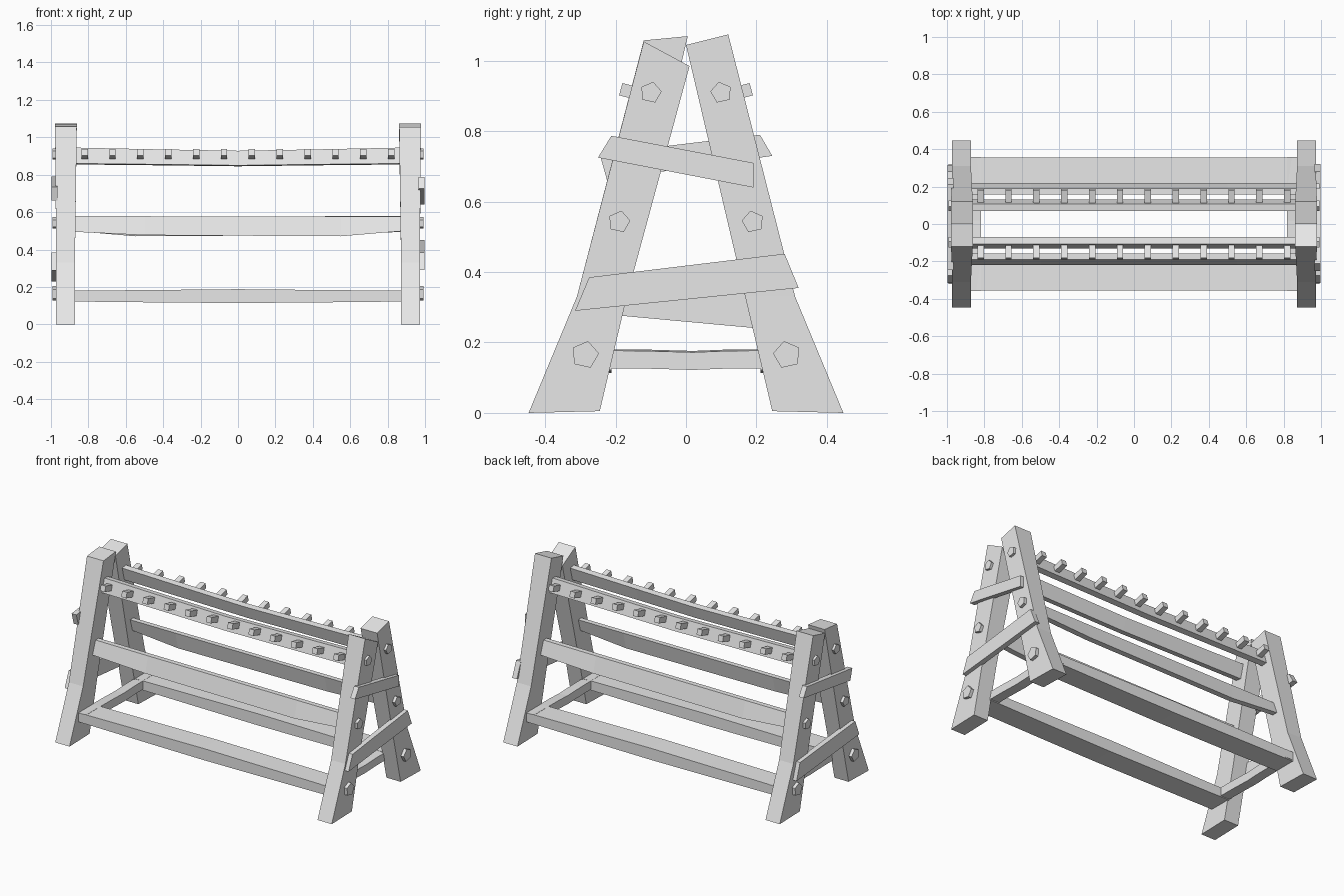
import bpy
import bmesh
from math import pi, sin, cos
from mathutils import Vector

cube = bpy.data.objects.get("Cube")
if cube:
    bpy.data.objects.remove(cube, do_unlink=True)

grey = bpy.data.materials.new("plain_grey")
grey.use_nodes = True
grey.diffuse_color = (0.8, 0.8, 0.8, 1)
grey.node_tree.nodes["Principled BSDF"].inputs["Base Color"].default_value = (0.8, 0.8, 0.8, 1)


def loft(name, rings):
    """Skin a closed solid through matching rings of points."""
    bm = bmesh.new()
    loops = [[bm.verts.new(p) for p in ring] for ring in rings]
    n = len(loops[0])
    for a, b in zip(loops, loops[1:]):
        for i in range(n):
            j = (i + 1) % n
            bm.faces.new((a[i], a[j], b[j], b[i]))
    bm.faces.new(loops[0][::-1])
    bm.faces.new(loops[-1])
    bmesh.ops.recalc_face_normals(bm, faces=bm.faces)
    mesh = bpy.data.meshes.new(name)
    bm.to_mesh(mesh)
    bm.free()
    mesh.materials.append(grey)
    obj = bpy.data.objects.new(name, mesh)
    bpy.context.collection.objects.link(obj)
    return obj


def slab(name, outline, x0, x1):
    """Extrude a (y, z) outline along x."""
    return loft(name, [[(x, y, z) for y, z in outline] for x in (x0, x1)])


def leg(name, side, face, top_in, top_out):
    """Bent post: foot, knee and angled top, given as inner and outer (y, z)."""
    levels = [((0.245, 0.005), (0.447, 0), 0.872, 0.972),
              ((0.168, 0.33), (0.31, 0.33), 0.872, 0.972),
              (top_in, top_out, 0.862, 0.978)]
    rings = []
    for inner, outer, xa, xb in levels:
        rings.append([(side * x, face * y, z) for x, (y, z) in
                      ((xa, inner), (xb, inner), (xb, outer), (xa, outer))])
    loft(name, rings)


def rail(name, turn, section, sag):
    """Long bar with a (y, z) section; sag lists (x, top drop, bottom drop)."""
    rings = []
    for x, top, low in sag:
        drops = (top, top, low, low)
        rings.append([(turn * x, turn * y, z - d) for (y, z), d in zip(section, drops)])
    loft(name, rings)


# Legs
leg("front_left_leg", 1, -1, (-0.01, 0.985), (0.12, 1.055))
leg("front_right_leg", -1, -1, (-0.005, 1.07), (0.12, 1.058))
leg("back_left_leg", 1, 1, (0.0, 1.045), (0.12, 1.075))
leg("back_right_leg", -1, 1, (0.0, 1.045), (0.12, 1.075))

# Long rails, section order: top outer, top inner, bottom inner, bottom outer
top_section = [(-0.108, 0.945), (-0.07, 0.94), (-0.094, 0.855), (-0.132, 0.86)]
mid_section = [(-0.19, 0.58), (-0.158, 0.58), (-0.182, 0.495), (-0.218, 0.495)]
low_section = [(-0.355, 0.18), (-0.212, 0.18), (-0.212, 0.122), (-0.355, 0.122)]
top_sag = [(-0.88, 0, 0), (-0.4, 0.01, 0.005), (0, 0.017, 0.01), (0.4, 0.01, 0.005), (0.88, 0, 0)]
mid_sag = [(-0.88, 0, 0), (-0.5, 0.002, 0.018), (0.55, 0.004, 0.024), (0.88, 0.004, -0.004)]
low_sag = [(-0.88, 0, 0), (-0.4, -0.004, 0.005), (0, -0.008, 0.008), (0.4, -0.004, 0.005), (0.88, 0, 0)]
for word, turn in (("front", 1), ("back", -1)):
    rail(word + "_top_rail", turn, top_section, top_sag)
    rail(word + "_middle_rail", turn, mid_section, mid_sag)
    rail(word + "_bottom_rail", turn, low_section, low_sag)

    # Row of pegs, square to the leaning top rail
    out = Vector((0, -0.967 * turn, 0.255))
    up = Vector((0, 0.255 * turn, 0.967))
    for i in range(12):
        base = Vector((-0.82 + i * 0.149, -0.108 * turn, 0.899))
        rings = []
        for reach in (0, 0.08):
            centre = base + out * reach
            rings.append([centre + Vector((sx * 0.017, 0, 0)) + up * sz * 0.018
                          for sx, sz in ((-1, -1), (1, -1), (1, 1), (-1, 1))])
        loft(f"{word}_peg_{i + 1}", rings)

# Short stretchers joining the bottom rails
for word, side in (("left", 1), ("right", -1)):
    rings = []
    for y, drop in ((-0.357, 0), (-0.12, 0.002), (0.02, 0.006), (0.12, 0.002), (0.357, 0)):
        rings.append([(side * x, y, z - drop) for x, z in
                      ((0.817, 0.182), (0.88, 0.178), (0.88, 0.128), (0.817, 0.128))])
    loft(word + "_stretcher", rings)

# Crooked braces nailed across the legs
slab("left_upper_brace", [(-0.212, 0.787), (0.192, 0.71), (0.192, 0.64), (-0.25, 0.725)], 0.965, 0.998)
slab("left_lower_brace", [(-0.275, 0.385), (0.28, 0.452), (0.32, 0.355), (-0.315, 0.29)], 0.965, 0.998)
slab("right_upper_brace", [(-0.245, 0.735), (0.21, 0.79), (0.245, 0.73), (-0.225, 0.663)], -0.998, -0.965)
slab("right_lower_brace", [(-0.275, 0.385), (0.28, 0.335), (0.315, 0.23), (-0.315, 0.288)], -0.998, -0.965)

# Five-sided bolt heads
for side_word, side in (("left", 1), ("right", -1)):
    for face_word, face in (("front", -1), ("back", 1)):
        for spot, y, z, r in (("top", 0.1, 0.91, 0.031), ("middle", 0.19, 0.543, 0.032),
                              ("bottom", 0.287, 0.165, 0.04)):
            shape = [(face * (y - r * cos(0.1 + k * 2 * pi / 5)), z + r * sin(0.1 + k * 2 * pi / 5))
                     for k in range(5)]
            slab(f"{side_word}_{face_word}_{spot}_bolt", shape, side * 0.96, side * 0.992)
